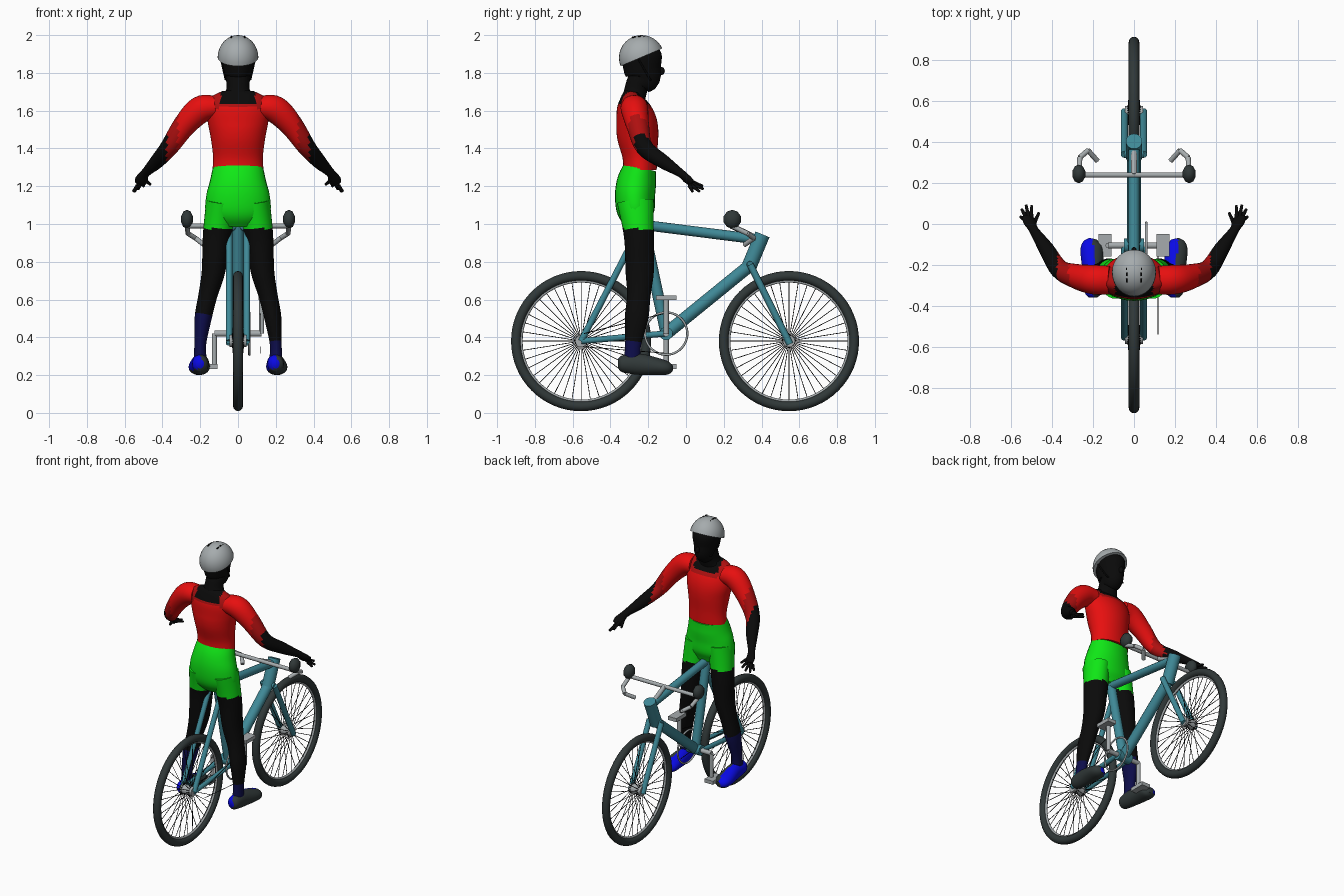
import bpy, bmesh, math
from mathutils import Vector, Matrix

cube = bpy.data.objects.get("Cube")
if cube:
    bpy.data.objects.remove(cube)

COLORS = {
    "teal paint": (0.05, 0.25, 0.31), "tyre grey": (0.03, 0.04, 0.04),
    "metal grey": (0.38, 0.41, 0.42), "black": (0.003, 0.003, 0.003),
    "red cloth": (0.85, 0.005, 0.005), "dark red trim": (0.42, 0.005, 0.005),
    "green cloth": (0.005, 0.8, 0.008), "blue shoe": (0.003, 0.003, 0.8),
    "navy sock": (0.004, 0.004, 0.07),
}
MATS = {}
for mat_name, rgb in COLORS.items():
    m = bpy.data.materials.new(mat_name)
    m.use_nodes = True
    m.diffuse_color = (*rgb, 1)
    m.node_tree.nodes["Principled BSDF"].inputs["Base Color"].default_value = (*rgb, 1)
    MATS[mat_name] = m
X, Y, Z = Vector((1, 0, 0)), Vector((0, 1, 0)), Vector((0, 0, 1))


def finish(name, bm, color):
    """Turn a bmesh into a smooth object; color is a name or a rule(center, normal)."""
    bmesh.ops.recalc_face_normals(bm, faces=bm.faces[:])
    mesh = bpy.data.meshes.new(name)
    bm.to_mesh(mesh)
    bm.free()
    obj = bpy.data.objects.new(name, mesh)
    bpy.context.collection.objects.link(obj)
    names = []
    for p in mesh.polygons:
        c = color if isinstance(color, str) else color(p.center, p.normal)
        if c not in names:
            names.append(c)
            mesh.materials.append(MATS[c])
        p.material_index = names.index(c)
    bpy.ops.object.select_all(action='DESELECT')
    obj.select_set(True)
    bpy.context.view_layer.objects.active = obj
    bpy.ops.object.shade_smooth_by_angle(angle=math.radians(50))
    return obj


def smooth_path(pts, steps):
    """Catmull-Rom interpolation through tuples of any size."""
    p = [Vector(q) for q in pts]
    p = [2 * p[0] - p[1]] + p + [2 * p[-1] - p[-2]]
    out = []
    for i in range(1, len(p) - 2):
        a, b, c, d = p[i - 1:i + 3]
        for s in range(steps):
            t = s / steps
            out.append(0.5 * (2 * b + (c - a) * t + (2 * a - 5 * b + 4 * c - d) * t * t
                              + (3 * b - a - 3 * c + d) * t ** 3))
    return out + [p[-2]]


def add_loft(bm, pts, ref=Y, sides=28, steps=5):
    """Elliptical rings (x, y, z, width, depth) swept along a path."""
    path = smooth_path(pts, steps) if steps > 1 else [Vector(q) for q in pts]
    mid = [Vector(q[:3]) for q in path]
    rings = []
    for i, q in enumerate(path):
        t = (mid[min(i + 1, len(mid) - 1)] - mid[max(i - 1, 0)]).normalized()
        u = ref.cross(t).normalized()
        v = t.cross(u)
        angles = [2 * math.pi * k / sides for k in range(sides)]
        rings.append([bm.verts.new(mid[i] + u * q[3] * math.cos(a) + v * q[4] * math.sin(a))
                      for a in angles])
    for r0, r1 in zip(rings, rings[1:]):
        for k in range(sides):
            j = (k + 1) % sides
            bm.faces.new((r0[k], r0[j], r1[j], r1[k]))
    bm.faces.new(rings[0])
    bm.faces.new(rings[-1])


def loft(name, pts, color, **kw):
    bm = bmesh.new()
    add_loft(bm, pts, **kw)
    return finish(name, bm, color)


def add_rod(bm, a, b, r, sides=14, r2=None):
    a, b = Vector(a), Vector(b)
    d = b - a
    mat = Matrix.Translation((a + b) / 2) @ d.to_track_quat('Z', 'Y').to_matrix().to_4x4()
    bmesh.ops.create_cone(bm, cap_ends=True, segments=sides, radius1=r,
                          radius2=r if r2 is None else r2, depth=d.length, matrix=mat)


def rods(name, color, pairs, r, sides=14):
    bm = bmesh.new()
    for a, b in pairs:
        add_rod(bm, a, b, r, sides)
    return finish(name, bm, color)


def ellipsoid(name, c, radii, color, seg=24, cut=None):
    bm = bmesh.new()
    bmesh.ops.create_uvsphere(bm, u_segments=seg, v_segments=seg // 2, radius=1,
                              matrix=Matrix.Translation(c) @ Matrix.Diagonal((*radii, 1)))
    if cut:
        res = bmesh.ops.bisect_plane(bm, geom=bm.verts[:] + bm.edges[:] + bm.faces[:],
                                     plane_co=cut[0], plane_no=cut[1], clear_inner=True)
        edges = [e for e in res["geom_cut"] if isinstance(e, bmesh.types.BMEdge)]
        bmesh.ops.contextual_create(bm, geom=edges)
    return finish(name, bm, color)


def ring(name, c, major, minor, color, seg=64):
    bpy.ops.mesh.primitive_torus_add(major_segments=seg, minor_segments=12, major_radius=major,
                                     minor_radius=minor, location=c, rotation=(0, math.pi / 2, 0))
    obj = bpy.context.object
    obj.name = name
    obj.data.materials.append(MATS[color])
    bpy.ops.object.shade_smooth_by_angle(angle=math.radians(50))


def box(name, c, size, color):
    bm = bmesh.new()
    bmesh.ops.create_cube(bm, size=1, matrix=Matrix.Translation(c) @ Matrix.Diagonal((*size, 1)))
    return finish(name, bm, color)


# Wheels
for label, wy in (("rear", -0.555), ("front", 0.545)):
    hub = Vector((0, wy, 0.38))
    ring(label + "_tyre", hub, 0.345, 0.026, "tyre grey")
    ring(label + "_rim", hub, 0.318, 0.008, "metal grey")
    rods(label + "_hub", "metal grey", [(hub - X * 0.045, hub + X * 0.045)], 0.032, 20)
    spokes = []
    for k in range(40):
        a = 2 * math.pi * k / 40
        d = Vector((0, math.cos(a), math.sin(a)))
        side = X * (0.03 if k % 2 else -0.03)
        spokes.append((hub + side + d * 0.025, hub + d * 0.316))
    rods(label + "_spokes", "black", spokes, 0.002, 5)

# Frame
crank = Vector((0, -0.105, 0.42))
seat, neck_top, neck_low = (0, -0.235, 1.03), (0, 0.405, 0.945), (0, 0.33, 0.765)
rods("seat_tube", "teal paint", [(crank, seat)], 0.03)
rods("top_tube", "teal paint", [((0, -0.225, 0.995), (0, 0.37, 0.92))], 0.027)
rods("down_tube", "teal paint", [(crank, (0, 0.35, 0.79))], 0.034)
rods("head_tube", "teal paint", [(neck_low, neck_top)], 0.04, 20)
rods("bottom_bracket", "teal paint", [(crank - X * 0.05, crank + X * 0.05)], 0.035, 20)
stays, chainstays, blades = [], [], []
for s in (-1, 1):
    x = 0.047 * s
    stays += [((x, -0.555, 0.38), (x, -0.25, 0.97)), ((x, -0.25, 0.97), (0, -0.232, 1.0))]
    chainstays += [((x, -0.555, 0.38), (x, -0.11, 0.42))]
    blades += [((x, 0.55, 0.365), (x, 0.34, 0.785)), ((x, 0.34, 0.785), (0, 0.335, 0.79))]
rods("seat_stays", "teal paint", stays, 0.017)
rods("chain_stays", "teal paint", chainstays, 0.016)
rods("fork", "teal paint", blades, 0.018)

# Drive train
ring("chainring", crank + X * 0.06, 0.112, 0.006, "metal grey", 48)
rods("crank_axle", "metal grey", [(crank - X * 0.125, crank + X * 0.125)], 0.016)
rods("chain", "black", [((0.117, -0.54, 0.35), (0.117, -0.1, 0.315)),
                        ((0.117, -0.54, 0.42), (0.117, -0.1, 0.53))], 0.002, 6)
for label, s, tip_z in (("right", 1, 0.61), ("left", -1, 0.245)):
    px = 0.125 * s
    rods(label + "_crank", "metal grey", [((px, -0.105, 0.42), (px, -0.105, tip_z))], 0.014)
    box(label + "_pedal", (0.142 * s, -0.105, tip_z), (0.065, 0.11, 0.025), "metal grey")

# Handlebar
rods("handlebar", "metal grey", [((-0.27, 0.24, 0.99), (0.27, 0.24, 0.99))], 0.013)
rods("stem", "metal grey", [((0, 0.24, 0.99), (0, 0.385, 0.92))], 0.015)
for label, s in (("right", 1), ("left", -1)):
    drop = [(0.27, 0.24, 0.99), (0.265, 0.325, 0.95), (0.225, 0.36, 0.925), (0.18, 0.31, 0.89)]
    drop = [(x * s, y, z) for x, y, z in drop]
    rods(label + "_drop_bar", "metal grey", list(zip(drop, drop[1:])), 0.013)
    ellipsoid(label + "_grip", (0.27 * s, 0.245, 1.025), (0.035, 0.048, 0.05), "tyre grey", 10)


# Rider body
def jersey(c, n):
    if c.z > 1.635 and abs(c.x) < 0.09:
        return "black"
    return "dark red trim" if c.z > 1.615 and abs(c.x) < 0.135 else "red cloth"


loft("jersey", [(0, -0.243, 1.285, 0.135, 0.088), (0, -0.245, 1.36, 0.132, 0.092),
                (0, -0.255, 1.46, 0.145, 0.109), (0, -0.262, 1.54, 0.16, 0.108),
                (0, -0.28, 1.62, 0.165, 0.088), (0, -0.285, 1.67, 0.145, 0.06),
                (0, -0.28, 1.7, 0.09, 0.04)], jersey, sides=48)
loft("shorts", [(0, -0.243, 1.3, 0.133, 0.086), (0, -0.26, 1.23, 0.148, 0.103),
                (0, -0.27, 1.15, 0.168, 0.106), (0, -0.265, 1.06, 0.17, 0.098),
                (0, -0.255, 0.995, 0.12, 0.06)], "green cloth")

# Head and helmet
loft("head", [(0, -0.28, 1.65, 0.1, 0.06), (0, -0.268, 1.7, 0.066, 0.06),
              (0, -0.255, 1.745, 0.06, 0.062), (0, -0.225, 1.775, 0.066, 0.088),
              (0, -0.232, 1.83, 0.079, 0.1), (0, -0.235, 1.9, 0.085, 0.105),
              (0, -0.235, 1.96, 0.05, 0.07)], "black")
ellipsoid("nose", (0, -0.13, 1.81), (0.014, 0.018, 0.022), "black", 12)
shell = Vector((0, -0.235, 1.88))
ellipsoid("helmet", shell, (0.108, 0.12, 0.12), "metal grey", 32,
          cut=((0, -0.235, 1.883), (0, -0.39, 0.92)))
vents, straps = [], []
for s in (-1, 1):
    for k in range(3):
        ends = []
        for y in (-0.035 + k * 0.03, -0.018 + k * 0.03):
            x = 0.036 * s
            z = 0.12 * math.sqrt(1 - (x / 0.108) ** 2 - (y / 0.12) ** 2)
            ends.append(shell + Vector((x, y - 0.015, z)))
        vents.append(ends)
    straps += [((0.09 * s, -0.25, 1.87), (0.066 * s, -0.19, 1.765)),
               ((0.066 * s, -0.19, 1.765), (0, -0.17, 1.75))]
rods("helmet_vents", "black", vents, 0.004, 8)
rods("chin_straps", "black", straps, 0.005, 8)


# Limbs
def sleeve(c, n):
    x = abs(c.x)
    return "black" if x > 0.375 else "dark red trim" if x > 0.32 else "red cloth"


def shoe(c, n):
    return "blue shoe" if n.x < 0.1 and n.z > -0.5 else "tyre grey"


arm = [(0.12, -0.275, 1.62, 0.06, 0.07), (0.2, -0.272, 1.605, 0.072, 0.072),
       (0.285, -0.255, 1.52, 0.061, 0.06), (0.365, -0.22, 1.405, 0.048, 0.046),
       (0.43, -0.12, 1.33, 0.038, 0.037), (0.49, -0.03, 1.27, 0.024, 0.022),
       (0.51, 0.01, 1.235, 0.034, 0.02), (0.52, 0.035, 1.215, 0.028, 0.014)]
leg = [(0.09, -0.268, 1.12, 0.078, 0.098), (0.103, -0.255, 1.0, 0.078, 0.084),
       (0.115, -0.247, 0.9, 0.073, 0.078), (0.13, -0.245, 0.75, 0.062, 0.075),
       (0.16, -0.25, 0.62, 0.05, 0.062), (0.185, -0.262, 0.5, 0.045, 0.062),
       (0.2, -0.28, 0.36, 0.031, 0.042), (0.2, -0.285, 0.27, 0.036, 0.045)]
foot = [(0.2, -0.36, 0.26, 0.02, 0.025), (0.2, -0.335, 0.26, 0.04, 0.045),
        (0.2, -0.25, 0.258, 0.047, 0.056), (0.205, -0.15, 0.245, 0.056, 0.045),
        (0.205, -0.1, 0.237, 0.05, 0.036), (0.2, -0.073, 0.235, 0.02, 0.018)]
fingertips = [(0.465, 0.055, 1.21), (0.5, 0.09, 1.2), (0.528, 0.092, 1.185),
              (0.549, 0.072, 1.172), (0.555, 0.035, 1.172)]
for label, s, sock_top in (("right", 1, 0.38), ("left", -1, 0.52)):
    def side(pts):
        return [(q[0] * s, *q[1:]) for q in pts]

    def stocking(c, n):
        return "green cloth" if c.z > 0.975 else "black" if c.z > sock_top else "navy sock"

    loft(label + "_arm", side(arm), sleeve)
    loft(label + "_leg", side(leg), stocking, steps=7)
    loft(label + "_shoe", side(foot), shoe, ref=Z)
    bm = bmesh.new()
    for k, tip in enumerate(side(fingertips)):
        root = Vector((s * (0.495 + 0.009 * k), 0.02 if k else -0.01, 1.235 - 0.008 * k))
        add_rod(bm, root, tip, 0.012, 10, 0.007)
    finish(label + "_fingers", bm, "black")
